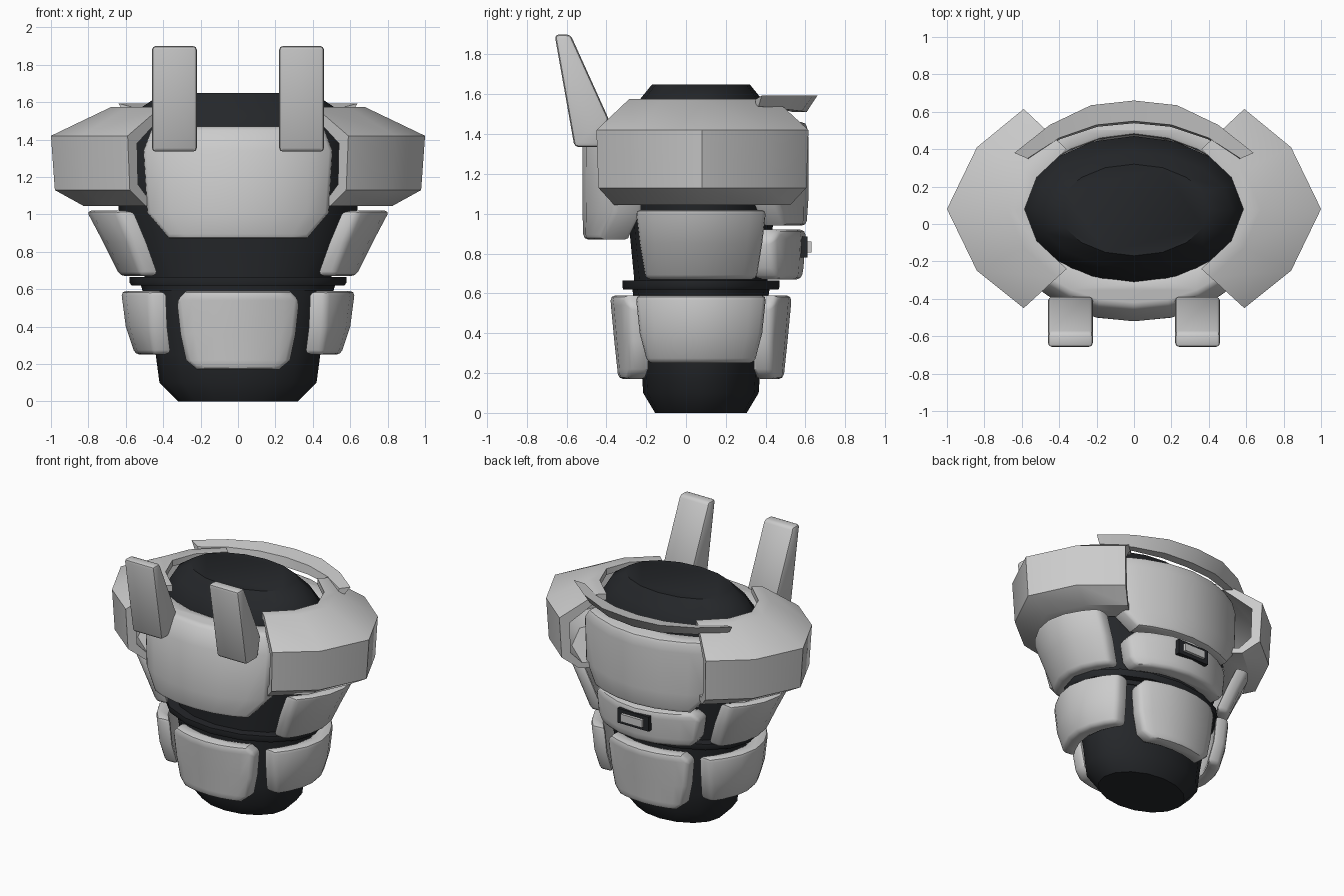
import bpy, bmesh, math

if "Cube" in bpy.data.objects:
    bpy.data.objects.remove(bpy.data.objects["Cube"])

CY = 0.075  # y of the body axis

dark = bpy.data.materials.new("dark")
dark.diffuse_color = (0.018, 0.02, 0.023, 1)
dark.use_nodes = True
dark.node_tree.nodes["Principled BSDF"].inputs["Base Color"].default_value = dark.diffuse_color


def finish(name, verts, faces, mat=None, bevel=0.0, angle=40):
    me = bpy.data.meshes.new(name)
    me.from_pydata(verts, [], faces)
    bm = bmesh.new()
    bm.from_mesh(me)
    bmesh.ops.recalc_face_normals(bm, faces=bm.faces)
    bm.to_mesh(me)
    bm.free()
    ob = bpy.data.objects.new(name, me)
    bpy.context.collection.objects.link(ob)
    if mat:
        me.materials.append(mat)
    bpy.ops.object.select_all(action='DESELECT')
    ob.select_set(True)
    bpy.context.view_layer.objects.active = ob
    if bevel:
        m = ob.modifiers.new("bevel", 'BEVEL')
        m.width, m.segments = bevel, 2
        m.limit_method, m.angle_limit = 'ANGLE', math.radians(50)
        bpy.ops.object.modifier_apply(modifier=m.name)
    bpy.ops.object.shade_smooth_by_angle(angle=math.radians(angle))
    return ob


def loft(name, rings, **kw):
    """Capped skin through closed rings of equal point count."""
    n = len(rings[0])
    verts = [p for r in rings for p in r]
    faces = [(i * n + j, i * n + (j + 1) % n, (i + 1) * n + (j + 1) % n, (i + 1) * n + j)
             for i in range(len(rings) - 1) for j in range(n)]
    faces += [tuple(range(n)), tuple(range(len(verts) - n, len(verts)))]
    return finish(name, verts, faces, **kw)


def ellipses(name, rows, n=16):
    rings = [[(rx * math.cos(2 * math.pi * k / n), CY + ry * math.sin(2 * math.pi * k / n), z)
              for k in range(n)] for z, rx, ry in rows]
    return loft(name, rings, mat=dark)


def plate(name, facing, rows, drop, thick, power=2, bevel=0.025):
    """Curved armour plate; rows are (z, half width, distance from axis)."""
    us = [-1, -0.75, -0.4, 0, 0.4, 0.75, 1]
    wide = max(r[1] for r in rows)
    place = {'front': lambda s, d: (s, CY - d), 'back': lambda s, d: (s, CY + d),
             'right': lambda s, d: (d, CY + s), 'left': lambda s, d: (-d, CY + s)}[facing]
    rings = []
    for z, half, d in rows:
        ring = []
        for t, order in ((0, us), (thick, us[::-1])):
            for u in order:
                s = u * half
                x, y = place(s * (1 - 0.3 * t), d - t - drop * abs(s / wide) ** power)
                ring.append((x, y, z))
        rings.append(ring)
    return loft(name, rings, bevel=bevel)


# dark inner body and belt
ellipses("inner_body", [(0, .32, .23), (.1, .42, .29), (.25, .44, .30), (.59, .5, .335),
                        (.67, .5, .335), (1.03, .64, .37), (1.45, .59, .395),
                        (1.57, .52, .31), (1.65, .4, .245)])
ellipses("lower_belt", [(.59, .51, .34), (.625, .52, .345)])
ellipses("upper_belt", [(.62, .57, .39), (.635, .58, .395), (.665, .58, .395)])

# chest and upper back
plate("chest_plate", 'front', [(.87, .37, .59), (1.01, .49, .595), (1.34, .51, .595),
                               (1.47, .46, .52)], .17, .15, 2.3)
plate("upper_back_plate", 'back', [(.94, .38, .53), (1.08, .5, .54), (1.38, .52, .54),
                                   (1.46, .46, .53)], .18, .13)

# lower back plate with buckle
plate("lower_back_plate", 'back', [(.67, .36, .505), (.73, .4, .515), (.87, .42, .525),
                                   (.92, .37, .525)], .16, .12)


def box(name, x, y0, y1, z0, z1, mat=None):
    loft(name, [[(-x, y, z0), (x, y, z0), (x, y, z1), (-x, y, z1)] for y in (y0, y1)], mat=mat)


box("buckle_frame", .125, .57, .61, .78, .885, dark)
box("buckle_centre", .085, .6, .63, .805, .86)

# waist plates, front and back
for f in ('front', 'back'):
    plate("waist_plate_" + f, f, [(.17, .22, .415), (.22, .28, .42), (.36, .31, .435),
                                  (.54, .33, .452), (.59, .28, .455)], .09, .1)

# side plates
for f in ('left', 'right'):
    plate("hip_plate_" + f, f, [(.25, .27, .55), (.40, .31, .60), (.59, .33, .625)], .15, .1)
    plate("rib_plate_" + f, f, [(.67, .28, .63), (.85, .31, .72), (1.02, .33, .81)], .16, .1)

# shoulder shells: hollow section swept round each side
outer = [(.59, -.45), (.84, -.25), (1.0, .08), (.84, .41), (.59, .615)]
inner = [(.36, -.24), (.52, -.09), (.585, .08), (.52, .25), (.36, .40)]
section = [(0, 1.575), (.22, 1.575), (1, 1.42), (.95, 1.13), (.58, 1.045), (.1, 1.045),
           (.1, 1.085), (.52, 1.085), (.76, 1.16), (.78, 1.38), (.18, 1.53), (0, 1.53)]
for side, label in ((-1, "left"), (1, "right")):
    rings = [[(side * (a[0] + (b[0] - a[0]) * t), a[1] + (b[1] - a[1]) * t, z)
              for t, z in section] for a, b in zip(inner, outer)]
    loft("shoulder_" + label, rings, angle=35)

    # upright fins at the front
    prof = [(-.66, 1.9), (-.58, 1.9), (-.39, 1.48), (-.42, 1.335), (-.56, 1.335)]
    loft("fin_" + label, [[(side * x, y, z) for y, z in prof] for x in (.22, .46)], bevel=.02)

# collar arc at the back of the neck
half = [((.64, .38), (.57, .35)), ((.45, .53), (.40, .46)), ((.23, .635), (.20, .53))]
arc = half + [((0, .66), (0, .55))] + [((-a[0], a[1]), (-b[0], b[1])) for a, b in half[::-1]]
rings = []
for i, (o, n) in enumerate(arc):
    low = 1.59 - (.05, .065, .075, .08)[min(i, 6 - i)]
    mid = lambda t: (n[0] + (o[0] - n[0]) * t, n[1] + (o[1] - n[1]) * t)
    rings.append([(*n, 1.575), (*o, 1.593), (*mid(.5), low), (*mid(-.1), low)])
loft("collar", rings)
